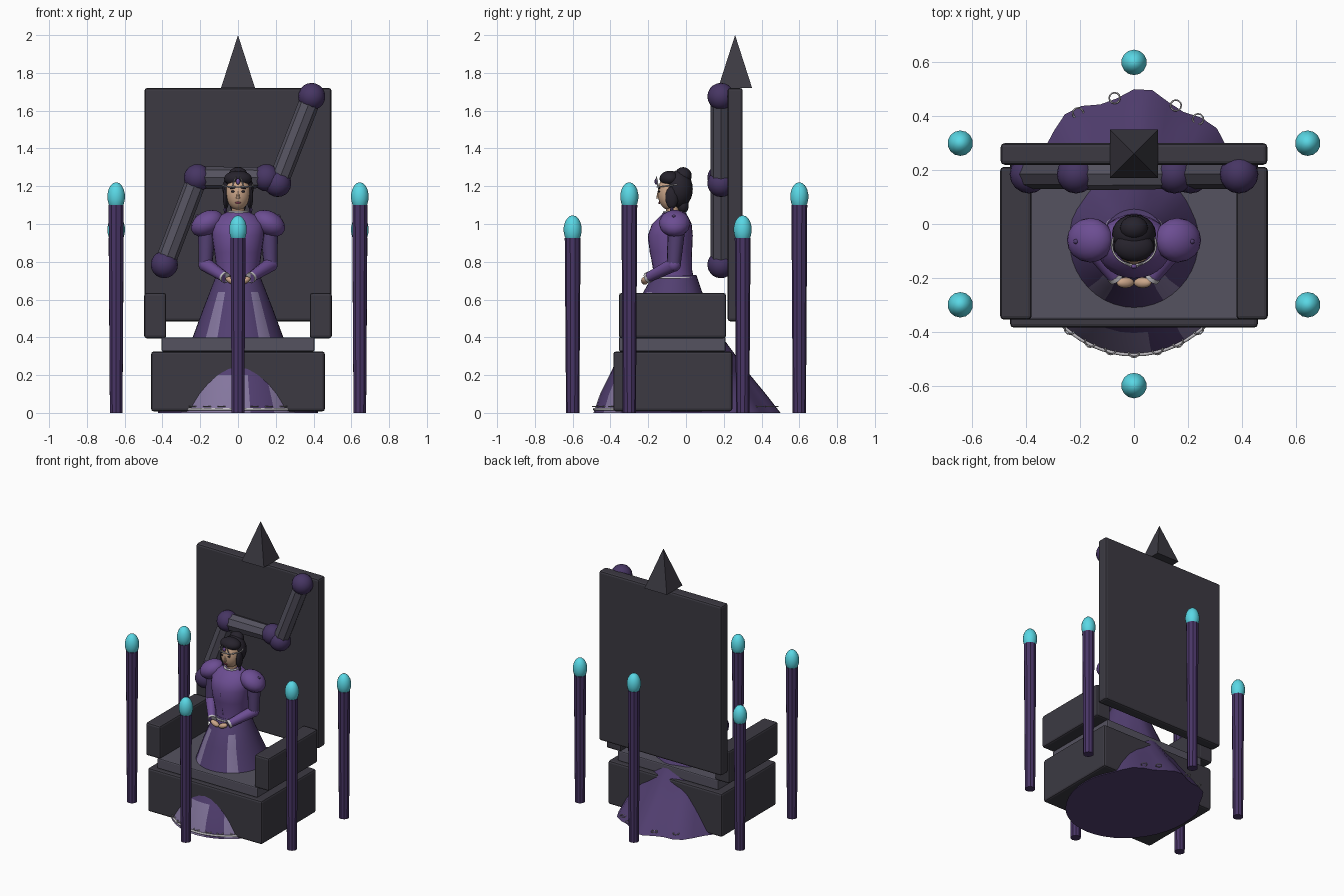
import bpy, bmesh, math
from mathutils import Vector, Matrix

if "Cube" in bpy.data.objects:
    bpy.data.objects.remove(bpy.data.objects["Cube"])

def mat(name, r, g, b):
    m = bpy.data.materials.new(name)
    m.diffuse_color = (r, g, b, 1)
    m.use_nodes = True
    m.node_tree.nodes["Principled BSDF"].inputs["Base Color"].default_value = m.diffuse_color
    return m

STONE = mat("dark_stone", .045, .042, .055)
SEAT = mat("seat_stone", .09, .085, .115)
ORB = mat("deep_purple", .062, .036, .125)
POST = mat("post_purple", .065, .035, .13)
ROBE = mat("robe_purple", .15, .075, .29)
SLEEVE = mat("sleeve_purple", .085, .05, .165)
PALE = mat("pale_panel", .23, .18, .34)
CYAN = mat("cyan_flame", .1, .68, .78)
SKIN = mat("skin", .6, .38, .25)
HAIR = mat("hair", .02, .017, .026)
SILVER = mat("silver", .55, .53, .56)
LIPS = mat("lips", .25, .06, .09)

def finish(name, bm, m, smooth=False):
    bmesh.ops.recalc_face_normals(bm, faces=bm.faces)
    me = bpy.data.meshes.new(name)
    bm.to_mesh(me)
    bm.free()
    me.materials.append(m)
    ob = bpy.data.objects.new(name, me)
    bpy.context.collection.objects.link(ob)
    if smooth:
        bpy.ops.object.select_all(action='DESELECT')
        ob.select_set(True)
        bpy.context.view_layer.objects.active = ob
        bpy.ops.object.shade_smooth_by_angle(angle=math.radians(40))
    return ob

def box(name, lo, hi, m, bevel=.014):
    lo, hi = Vector(lo), Vector(hi)
    bm = bmesh.new()
    bmesh.ops.create_cube(bm, size=1, matrix=Matrix.Translation((lo + hi) / 2) @ Matrix.Diagonal((*(hi - lo), 1)))
    ob = finish(name, bm, m)
    mod = ob.modifiers.new("bevel", 'BEVEL')
    mod.width, mod.segments = bevel, 2
    return ob

def ball(name, c, r, m, seg=16, smooth=True, tilt=0):
    r = (r, r, r) if isinstance(r, (int, float)) else r
    bm = bmesh.new()
    bmesh.ops.create_uvsphere(bm, u_segments=seg, v_segments=max(6, seg // 2 + 2), radius=1,
        matrix=Matrix.Translation(c) @ Matrix.Rotation(tilt, 4, 'Y') @ Matrix.Diagonal((*r, 1)))
    return finish(name, bm, m, smooth)

def rod(name, a, b, r1, r2, m, seg=12, smooth=True):
    a, b = Vector(a), Vector(b)
    d = b - a
    bm = bmesh.new()
    bmesh.ops.create_cone(bm, cap_ends=True, segments=seg, radius1=r1, radius2=r2, depth=d.length,
        matrix=Matrix.Translation((a + b) / 2) @ d.to_track_quat('Z', 'Y').to_matrix().to_4x4())
    return finish(name, bm, m, smooth)

def loft(name, rings, m, seg=32, wave=None, smooth=True):
    """Stack ellipses (z, centre y, rx, ry); wave(angle, level) scales the radius."""
    bm = bmesh.new()
    loops = []
    for k, (z, cy, rx, ry) in enumerate(rings):
        loop = []
        for i in range(seg):
            t = math.tau * i / seg
            w = wave(t, k / (len(rings) - 1)) if wave else 1
            loop.append(bm.verts.new((rx * w * math.cos(t), cy + ry * w * math.sin(t), z)))
        loops.append(loop)
    for a, b in zip(loops, loops[1:]):
        for i in range(seg):
            j = (i + 1) % seg
            bm.faces.new((a[i], a[j], b[j], b[i]))
    bm.faces.new(loops[0])
    bm.faces.new(loops[-1])
    return finish(name, bm, m, smooth)

def ring(name, c, rx, ry, thick, m, rot=None, seg=28):
    """Elliptical torus as a bevelled curve."""
    cu = bpy.data.curves.new(name, 'CURVE')
    cu.dimensions, cu.bevel_depth, cu.bevel_resolution = '3D', thick, 1
    sp = cu.splines.new('POLY')
    sp.points.add(seg - 1)
    for i, p in enumerate(sp.points):
        t = math.tau * i / seg
        p.co = (rx * math.cos(t), ry * math.sin(t), 0, 1)
    sp.use_cyclic_u = True
    cu.materials.append(m)
    ob = bpy.data.objects.new(name, cu)
    ob.location = c
    if rot:
        ob.rotation_euler = rot
    bpy.context.collection.objects.link(ob)

# throne
box("throne_base", (-.46, -.385, .008), (.46, .245, .325), STONE)
box("throne_seat", (-.405, -.355, .325), (.405, .21, .40), SEAT, .008)
box("throne_back", (-.495, .22, .485), (.495, .30, 1.72), STONE)
for s, side in ((-1, "left"), (1, "right")):
    x = sorted((s * .38, s * .497))
    box(f"armrest_{side}", (x[0], -.355, .395), (x[1], .212, .635), STONE)
bm = bmesh.new()
bmesh.ops.create_cone(bm, cap_ends=True, segments=4, radius1=.09 * math.sqrt(2), radius2=0, depth=.28,
    matrix=Matrix.Translation((0, .26, 1.86)) @ Matrix.Rotation(math.pi / 4, 4, 'Z'))
finish("back_spire", bm, STONE)

# zigzag of bars and orbs on the backrest
zig = [(-.39, .185, .785), (-.215, .185, 1.245), (.15, .185, 1.245), (.21, .185, 1.215), (.39, .185, 1.675)]
for i, p in enumerate(zig):
    ball(f"zigzag_orb_{i}", p, .072, ORB, 16)
for i in (0, 1, 3):
    rod(f"zigzag_bar_{i}", zig[i], zig[i + 1], .055 if i != 1 else .06, .055, SEAT, 8, False)

# six lamp posts, alternating heights
posts = [(0, -.6), (.645, -.3), (.645, .3), (0, .6), (-.645, .3), (-.645, -.3)]
for i, (x, y) in enumerate(posts):
    top = 1.10 if i % 2 else .925
    rod(f"lamp_post_{i}", (x, y, 0), (x, y, top), .035, .042, POST, 10, False)
    ball(f"lamp_flame_{i}", (x, y, top + .045), (.048, .048, .076), CYAN, 14)

# long gown, straight in front and billowing at the back
def folds(t, k):
    back = max(0, math.sin(t))
    return 1 + (1 - k) * back * (.045 * math.sin(9 * t + .8) - .01)

gown = loft("gown_skirt", [(0, 0, .425, .49), (.1, -.02, .38, .435), (.2, -.035, .33, .37), (.4, -.06, .24, .25),
    (.55, -.07, .185, .195), (.64, -.07, .15, .155), (.73, -.06, .115, .115)], SLEEVE, 40, folds)
gown.data.materials.append(PALE)
for p in gown.data.polygons:
    a = math.degrees(math.atan2(p.center.x, -(p.center.y + .05)))
    if 22 < abs(a) < 42 and p.center.z < .6 and len(p.vertices) == 4:
        p.material_index = 1
    if p.center.z < .25 and -30 < a < 8 and len(p.vertices) == 4:
        p.material_index = 1

# hem trim in front and small scallop rings
cu = bpy.data.curves.new("hem_trim", 'CURVE')
cu.dimensions, cu.bevel_depth = '3D', .007
sp = cu.splines.new('POLY')
sp.points.add(20)
for i, p in enumerate(sp.points):
    t = math.radians(-145 + 110 * i / 20)
    p.co = (.42 * math.cos(t), .485 * math.sin(t), .02, 1)
cu.materials.append(SILVER)
bpy.context.collection.objects.link(bpy.data.objects.new("hem_trim", cu))
for i, d in enumerate((-125, -113, -102, -90, -78, -67, -55, 55, 68, 100, 120)):
    t = math.radians(d)
    ring(f"hem_ring_{i}", (.415 * math.cos(t), .475 * math.sin(t), .035), .02, .02, .003, SILVER, seg=12)

# bodice, belt and neck
loft("bodice", [(.69, -.065, .112, .11), (.76, -.07, .113, .102), (.85, -.08, .125, .112), (.94, -.083, .138, .119),
    (1.0, -.075, .138, .105), (1.04, -.065, .105, .075), (1.065, -.06, .055, .055)], ROBE, 28)
ring("belt", (0, -.065, .715), .118, .118, .006, SILVER)
rod("neck", (0, -.068, 1.03), (0, -.075, 1.11), .035, .032, SKIN)
ring("collar", (0, -.066, 1.062), .05, .05, .007, SILVER)
rod("bodice_seam", (0, -.197, .92), (0, -.168, .75), .005, .005, SLEEVE, 6)

# arms folded to clasped hands, with shoulder pads
for s, side in ((-1, "left"), (1, "right")):
    elbow, wrist = (s * .172, -.065, .785), (s * .065, -.205, .715)
    rod(f"upper_sleeve_{side}", elbow, (s * .165, -.05, .98), .037, .047, SLEEVE)
    ball(f"elbow_{side}", elbow, .038, ROBE)
    rod(f"forearm_{side}", elbow, wrist, .038, .026, ROBE)
    rod(f"cuff_{side}", (s * .074, -.193, .721), wrist, .029, .029, SILVER)
    ball(f"hand_{side}", (s * .032, -.218, .70), (.036, .02, .018), SKIN, 12, tilt=-s * .4)
    ball(f"shoulder_pad_{side}", (s * .163, -.06, 1.003), (.092, .083, .064), ROBE, 16, tilt=s * .5)
    ball(f"pad_stud_{side}", (s * .215, -.065, 1.04), .01, SLEEVE, 8)
    # facial details per side
    ball(f"eye_{side}", (s * .026, -.142, 1.172), (.013, .006, .006), HAIR, 8)
    ball(f"brow_{side}", (s * .027, -.142, 1.19), (.017, .005, .004), HAIR, 8, tilt=s * .15)
    ball(f"side_lock_{side}", (s * .063, -.075, 1.14), (.018, .035, .06), HAIR, 10)
    ball(f"earring_{side}", (s * .067, -.075, 1.075), (.009, .009, .018), ORB, 8)

# head, hair and diadem
ball("head", (0, -.087, 1.165), (.064, .063, .092), SKIN, 24)
rod("nose", (0, -.147, 1.135), (0, -.146, 1.175), .011, .004, SKIN, 8)
ball("mouth", (0, -.141, 1.112), (.016, .006, .006), LIPS, 8)
ball("hair_back", (0, -.038, 1.185), (.082, .074, .1), HAIR, 20)
ball("hair_front", (0, -.085, 1.24), (.074, .055, .042), HAIR, 20)
ball("hair_bun", (0, -.015, 1.255), (.052, .045, .046), HAIR, 16)
ball("nape_hair", (0, -.015, 1.1), (.045, .03, .045), HAIR, 14)
ring("diadem_band", (0, -.078, 1.205), .082, .075, .004, SILVER, (.12, 0, 0))
ball("diadem_gem", (0, -.158, 1.225), (.012, .009, .016), ROBE, 10)
for s in (-1, 1):
    rod(f"diadem_point_{s}", (s * .03, -.148, 1.2), (s * .012, -.157, 1.25), .004, .003, SILVER, 6)
